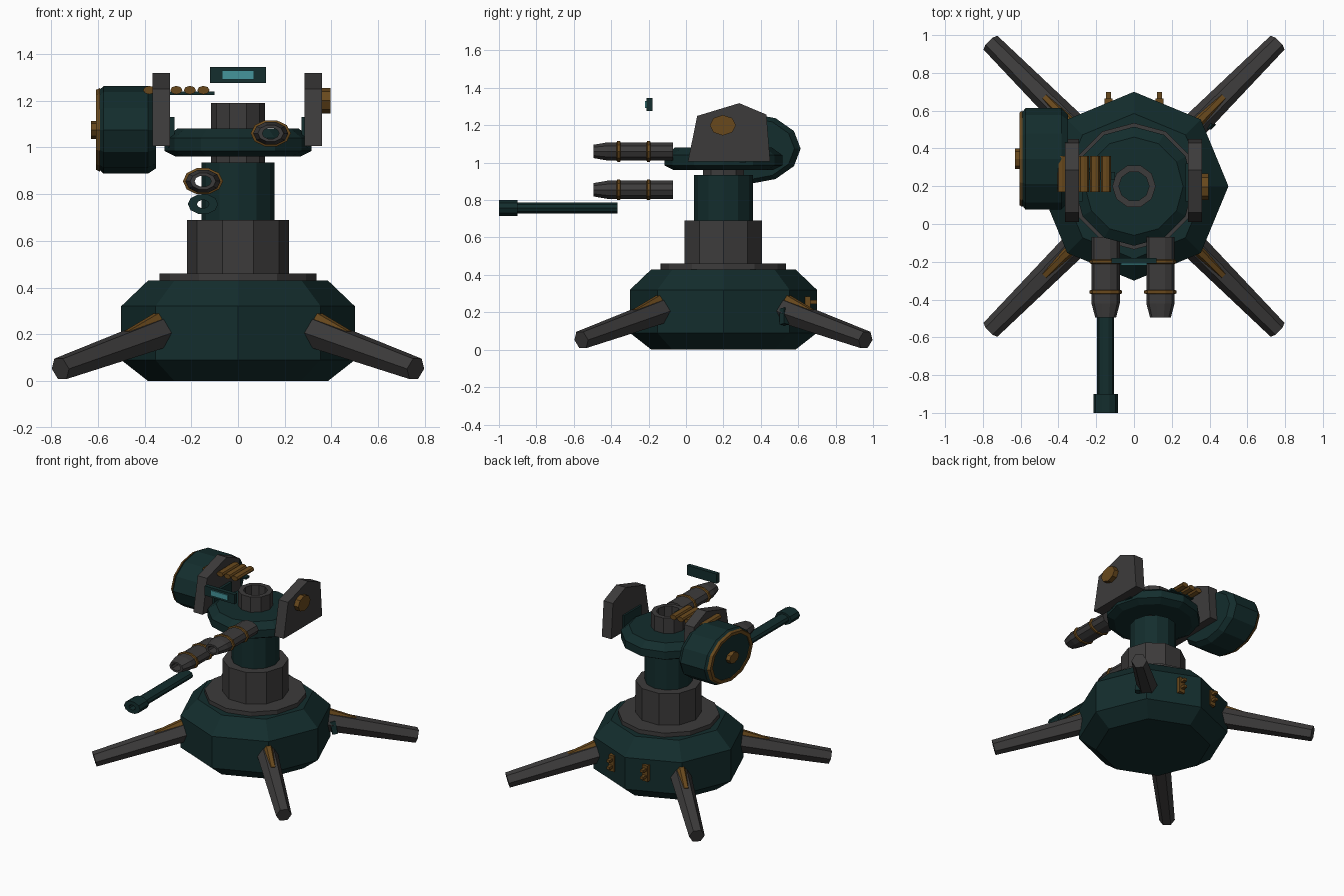
import bpy, bmesh, math
from mathutils import Vector

if "Cube" in bpy.data.objects:
    bpy.data.objects.remove(bpy.data.objects["Cube"])


def material(name, rgb):
    m = bpy.data.materials.new(name)
    m.diffuse_color = (*rgb, 1)
    m.use_nodes = True
    m.node_tree.nodes["Principled BSDF"].inputs["Base Color"].default_value = m.diffuse_color
    return m


GREEN = material("dark green", (0.0065, 0.026, 0.026))
GREY = material("dark grey", (0.046, 0.044, 0.044))
GOLD = material("bronze", (0.14, 0.066, 0.012))
TEAL = material("teal glass", (0.06, 0.30, 0.33))


def finish(name, bm, mat):
    bmesh.ops.recalc_face_normals(bm, faces=bm.faces)
    me = bpy.data.meshes.new(name)
    bm.to_mesh(me)
    bm.free()
    me.materials.append(mat)
    ob = bpy.data.objects.new(name, me)
    bpy.context.collection.objects.link(ob)
    return ob


def lathe(name, profile, sides, center, mat, axis="z", squash=(1, 1), loop=False):
    """Revolve (radius, height) points; loop closes the section into a tube."""
    bm = bmesh.new()
    rings = []
    for r, h in profile:
        ring = []
        for i in range(sides):
            a = 2 * math.pi * i / sides
            u, v = r * math.cos(a) * squash[0], r * math.sin(a) * squash[1]
            p = {"z": (u, v, h), "x": (h, u, v), "y": (u, h, v)}[axis]
            ring.append(bm.verts.new(Vector(p) + Vector(center)))
        rings.append(ring)
    pairs = list(zip(rings, rings[1:]))
    if loop:
        pairs.append((rings[-1], rings[0]))
    else:
        bm.faces.new(rings[0])
        bm.faces.new(rings[-1])
    for a, b in pairs:
        for i in range(sides):
            j = (i + 1) % sides
            bm.faces.new((a[i], a[j], b[j], b[i]))
    return finish(name, bm, mat)


def box(name, lo, hi, mat):
    bm = bmesh.new()
    bmesh.ops.create_cube(bm, size=1)
    for v in bm.verts:
        v.co = [l + (c + 0.5) * (h - l) for c, l, h in zip(v.co, lo, hi)]
    return finish(name, bm, mat)


def rod(name, start, end, r1, r2, sides, mat):
    """Tapered bar between two points."""
    start, end = Vector(start), Vector(end)
    d = end - start
    ob = lathe(name, [(r1, 0), (r2, d.length)], sides, (0, 0, 0), mat)
    ob.location = start
    ob.rotation_euler = d.to_track_quat("Z", "Y").to_euler()
    return ob


CY = 0.2  # turret axis in y
C = (0, CY, 0)

# Base and column
lathe("base", [(0.385, 0), (0.5, 0.09), (0.5, 0.32), (0.385, 0.43)], 8, C, GREEN)
lathe("base_plate", [(0.335, 0.42), (0.335, 0.46)], 12, C, GREY)
lathe("lower_column", [(0.218, 0.46), (0.218, 0.69)], 10, C, GREY)
lathe("upper_column", [(0.157, 0.68), (0.157, 0.935)], 12, C, GREEN)
lathe("swivel", [(0.115, 0.93), (0.115, 0.97)], 10, C, GREY)
lathe("head", [(0.265, 0.96), (0.315, 0.985), (0.315, 1.04), (0.26, 1.08)], 12, C, GREEN)
lathe("top_tube", [(0.115, 1.06), (0.115, 1.19), (0.08, 1.19), (0.08, 1.06)], 10, C, GREY, loop=True)

# Legs with bronze struts
for sx in (-1, 1):
    for sy in (-1, 1):
        def at(d, z):
            return (sx * d, CY + sy * d, z)
        rod("leg", at(0.28, 0.225), at(0.76, 0.052), 0.072, 0.052, 6, GREY)
        rod("leg_strut", at(0.31, 0.285), at(0.47, 0.195), 0.03, 0.025, 6, GOLD)
        if sx > 0:
            rod("leg_clip", (0.41, CY + sy * 0.37 - 0.045, 0.135),
                (0.39, CY + sy * 0.37 - 0.045, 0.22), 0.025, 0.025, 4, GREEN)

# Rear vents
for sx in (-1, 1):
    x = sx * 0.135
    box("rear_vent", (x - 0.022, 0.61, 0.17), (x + 0.022, 0.665, 0.285), GOLD)
    for z in (0.195, 0.245):
        box("vent_bolt", (x - 0.012, 0.66, z), (x + 0.012, 0.70, z + 0.02), GOLD)

# Side cheek plates
CHEEK = [(0.01, 1.005), (0.06, 1.25), (0.285, 1.318), (0.43, 1.257), (0.45, 1.005)]
for x0, x1 in ((-0.365, -0.29), (0.285, 0.36)):
    bm = bmesh.new()
    a, b = ([bm.verts.new((x, y, z)) for y, z in CHEEK] for x in (x0, x1))
    bm.faces.new(a)
    bm.faces.new(b)
    for i in range(5):
        j = (i + 1) % 5
        bm.faces.new((a[i], a[j], b[j], b[i]))
    finish("cheek_plate", bm, GREY)
for sx in (-1, 1):
    xs = sorted((sx * 0.272, sx * 0.30))
    box("cheek_bracket", (xs[0], 0.12, 1.0), (xs[1], 0.32, 1.13), GREEN)
lathe("cheek_hub", [(0.07, 0.35), (0.07, 0.395)], 8, (0, 0.197, 1.2), GOLD, "x", (1, 0.78))

# Ammunition drum
D, S = (0, 0.345, 1.075), (1, 0.7)
lathe("drum", [(0.235, -0.60), (0.268, -0.575), (0.268, -0.385), (0.235, -0.35)], 12, D, GREEN, "x", S)
lathe("drum_rim", [(0.215, -0.598), (0.215, -0.607), (0.245, -0.607), (0.256, -0.59)],
      12, D, GOLD, "x", S, loop=True)
lathe("drum_hub", [(0.055, -0.59), (0.055, -0.63)], 8, D, GOLD, "x", S)

# Cartridge belt
box("belt", (-0.40, 0.235, 1.225), (-0.10, 0.275, 1.24), GREEN)
for i in range(5):
    x = -0.38 + 0.058 * i
    lathe("cartridge", [(0.026, 0.17), (0.026, 0.36)], 8, (x, 0, 1.245), GOLD, "y", (1, 0.7))

# Twin barrels with bronze bands
for x, z in ((-0.15, 0.855), (0.14, 1.06)):
    c, s = (x, 0, z), (1, 0.68)
    lathe("barrel", [(0.075, -0.07), (0.075, -0.42), (0.055, -0.495), (0.036, -0.495),
                     (0.036, -0.07)], 10, c, GREY, "y", s, loop=True)
    for y in (-0.36, -0.2):
        lathe("barrel_band", [(0.07, y - 0.013), (0.086, y - 0.007), (0.086, y + 0.007),
                              (0.07, y + 0.013)], 10, c, GOLD, "y", s, loop=True)

# Long thin barrel and muzzle
c, s = (-0.15, 0, 0.757), (1, 0.68)
lathe("long_barrel", [(0.045, -0.365), (0.045, -0.92), (0.026, -0.92), (0.026, -0.365)],
      10, c, GREEN, "y", s, loop=True)
lathe("muzzle", [(0.065, -0.9), (0.065, -1.0), (0.026, -1.0), (0.026, -0.9)],
      10, c, GREEN, "y", s, loop=True)

# Sight with glass screen
box("sight", (-0.12, -0.21, 1.275), (0.12, -0.18, 1.345), GREEN)
box("sight_screen", (-0.068, -0.218, 1.291), (0.068, -0.209, 1.329), TEAL)
